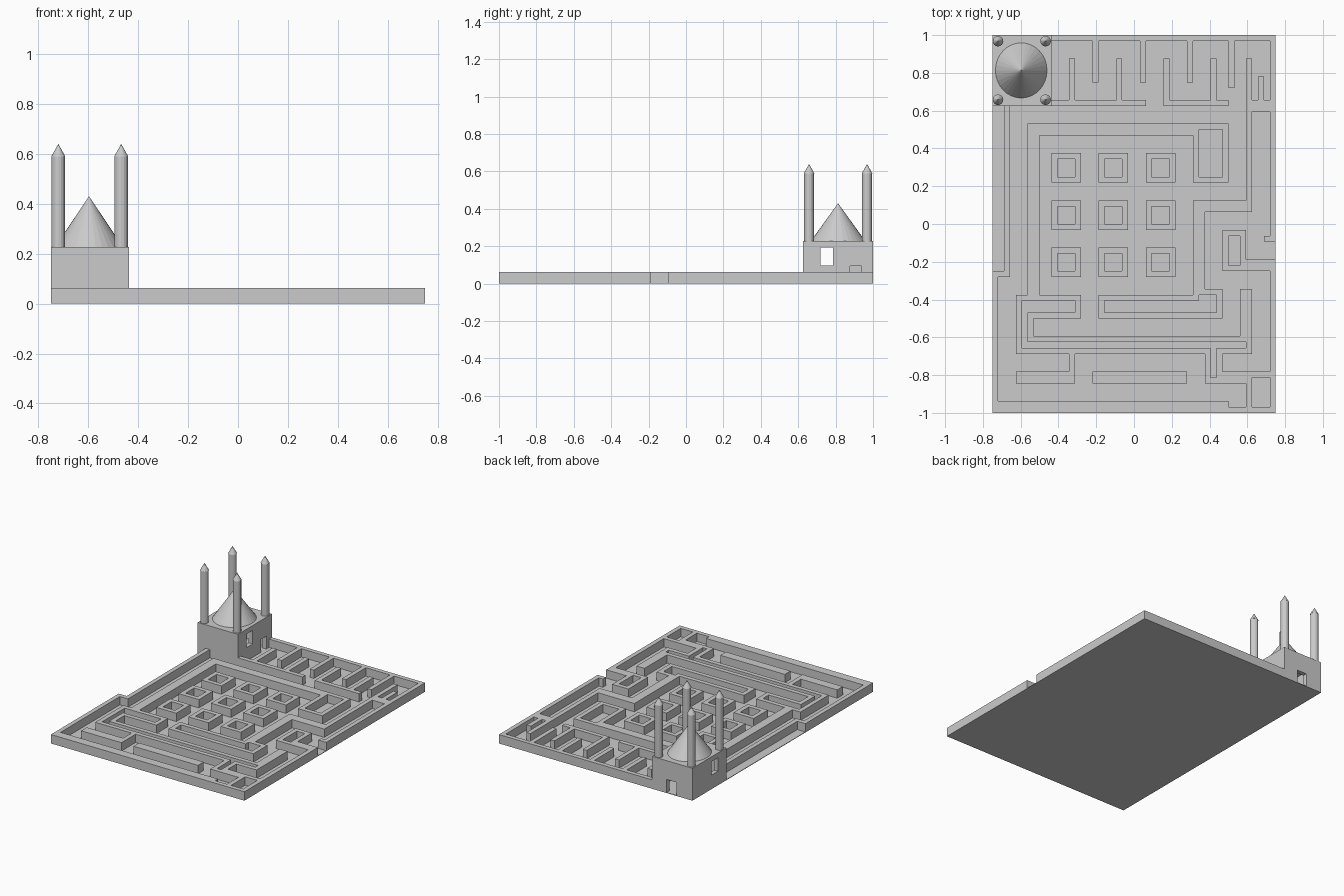
import bpy, bmesh
from mathutils import Matrix

if "Cube" in bpy.data.objects:
    bpy.data.objects.remove(bpy.data.objects["Cube"])

U = 1 / 32            # maze cell size: the plan is 48 x 64 cells
WALL_H = 2 * U
FLOOR = 0.004
ROOF = 0.227


def add_mesh(name, bm):
    me = bpy.data.meshes.new(name)
    bm.to_mesh(me)
    bm.free()
    ob = bpy.data.objects.new(name, me)
    bpy.context.collection.objects.link(ob)
    return ob


def box(name, lo, hi):
    bm = bmesh.new()
    size = [b - a for a, b in zip(lo, hi)]
    mid = [(a + b) / 2 for a, b in zip(lo, hi)]
    bmesh.ops.create_cube(bm, size=1, matrix=Matrix.Translation(mid) @ Matrix.Diagonal((*size, 1)))
    return add_mesh(name, bm)


def cone(bm, x, y, z0, z1, r0, r1, sides, stretch=1.0):
    m = Matrix.Translation((x, y, (z0 + z1) / 2)) @ Matrix.Diagonal((1, stretch, 1, 1))
    bmesh.ops.create_cone(bm, cap_ends=True, segments=sides, radius1=r0, radius2=r1,
                          depth=z1 - z0, matrix=m)


# Maze plan: rectangles (left, top, right, bottom) in cells from the back left corner
border = [(10, 0, 48, 1), (47, 0, 48, 35), (46, 34, 48, 35), (47, 38, 48, 64),
          (0, 62, 48, 64), (0, 40, 1, 64), (0, 40, 3, 41), (2, 12, 3, 41)]
comb = [(10, 11, 26, 12), (29, 11, 40, 12), (40, 0, 41, 9), (45, 7, 46, 12), (43, 11, 48, 13)]
comb += [(x, 0, x + 1, 8) for x in (17, 25, 33)]
comb += [(x, 4, x + 1, 12) for x in (13, 21, 29, 37)]
court = [(6, 15, 40, 17), (6, 15, 8, 45), (34, 15, 40, 25), (34, 28, 44, 30),
         (34, 28, 36, 44), (43, 4, 44, 30), (39, 33, 43, 40), (43, 38, 48, 40)]
lower = [(18, 44, 39, 48), (36, 43, 39, 44), (4, 44, 15, 48), (4, 44, 7, 54),
         (4, 51, 44, 54), (42, 43, 44, 54), (36, 54, 39, 59), (36, 57, 48, 59),
         (43, 57, 48, 64), (4, 57, 14, 59), (13, 54, 14, 57), (17, 57, 33, 59)]
hollows = [(40, 62, 43, 63), (35, 16, 39, 24), (40, 34, 42, 39), (19, 45, 38, 47),
           (35, 44, 38, 45), (5, 45, 14, 47), (5, 45, 6, 53), (5, 52, 43, 53),
           (37, 53, 38, 58), (44, 58, 47, 63)]
# Nine square pillars
pillars = [(x, y, x + 5, y + 5) for x in (10, 18, 26) for y in (20, 28, 36)]
hollows += [(a + 1, b + 1, c - 1, d - 1) for a, b, c, d in pillars]


def cells(rects):
    return {(x, y) for a, b, c, d in rects for x in range(a, c) for y in range(b, d)}


# Maze walls: filled cells extruded upward
bm = bmesh.new()
for cx, cy in sorted(cells(border + comb + court + lower + pillars) - cells(hollows)):
    x, y = cx * U - 0.75, 1 - cy * U
    bm.faces.new([bm.verts.new(p) for p in
                  ((x, y - U, 0), (x + U, y - U, 0), (x + U, y, 0), (x, y, 0))])
bmesh.ops.remove_doubles(bm, verts=bm.verts, dist=1e-4)
top = bmesh.ops.extrude_face_region(bm, geom=bm.faces[:])["geom"]
bmesh.ops.translate(bm, vec=(0, 0, WALL_H),
                    verts=[v for v in top if isinstance(v, bmesh.types.BMVert)])
add_mesh("maze_walls", bm)

# Floor plate
box("floor", (-0.75, -1, 0), (0.75, 1, FLOOR))

# Corner building: hollow block with windows and doors
hall = box("corner_hall", (-0.75, 0.625, 0), (-0.4375, 1, ROOF))
cutters = [
    box("room_cutter", (-0.72, 0.656, FLOOR), (-0.469, 0.969, ROOF - U)),
    box("window_cutter", (-0.8, 0.718, 0.098), (-0.4, 0.787, 0.193)),
    box("side_door_cutter", (-0.6, 0.877, FLOOR), (-0.4, 0.938, 0.095)),
    box("back_door_cutter", (-0.625, 0.85, FLOOR), (-0.55, 1.1, 0.095)),
]
for c in cutters:
    c.hide_render = True
    c.hide_viewport = True
    mod = hall.modifiers.new(c.name, "BOOLEAN")
    mod.operation = "DIFFERENCE"
    mod.solver = "EXACT"
    mod.object = c

# Conical roof
bm = bmesh.new()
cone(bm, -0.597, 0.813, ROOF - 0.005, 0.43, 0.14, 0, 32, 1.07)
add_mesh("cone_roof", bm)

# Four corner towers with pointed caps
for side, x in (("left", -0.72), ("right", -0.468)):
    for end, y in (("front", 0.658), ("back", 0.968)):
        bm = bmesh.new()
        cone(bm, x, y, ROOF - 0.005, 0.59, 0.027, 0.027, 16)
        cone(bm, x, y, 0.59, 0.64, 0.028, 0, 16)
        add_mesh(f"{end}_{side}_tower", bm)
